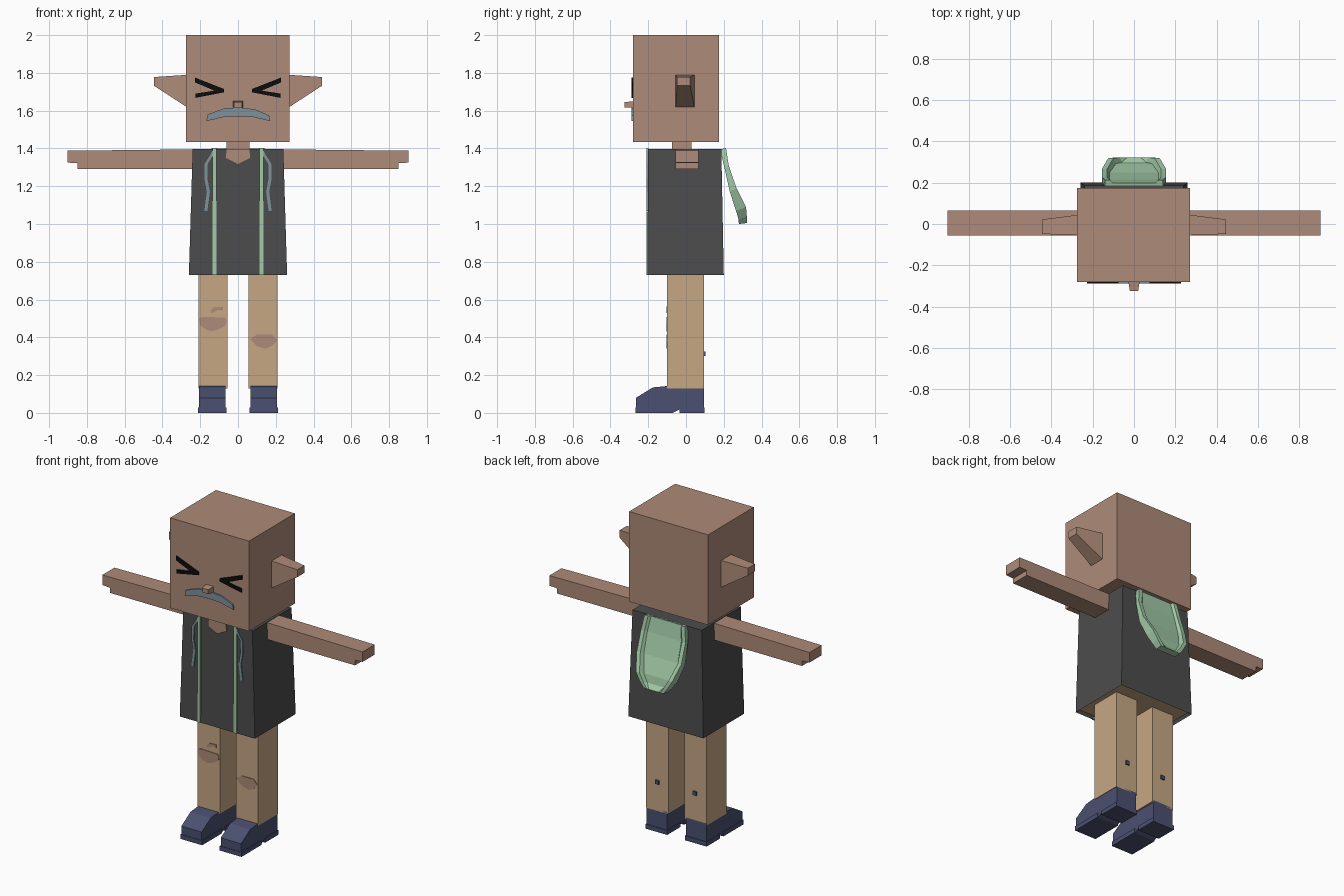
import bpy, bmesh
from mathutils import Vector

cube = bpy.data.objects.get("Cube")
if cube:
    bpy.data.objects.remove(cube, do_unlink=True)


def material(name, r, g, b):
    m = bpy.data.materials.new(name)
    m.use_nodes = True
    m.diffuse_color = (r, g, b, 1)
    m.node_tree.nodes["Principled BSDF"].inputs["Base Color"].default_value = (r, g, b, 1)
    return m


SKIN = material("skin", .423, .258, .188)
TAN = material("tan_trousers", .57, .386, .231)
SHIRT = material("charcoal_cloth", .073, .073, .073)
NAVY = material("navy_shoe", .069, .08, .162)
GREEN = material("pale_green", .36, .59, .39)
BLUE = material("blue_grey", .216, .288, .332)
BLACK = material("black", .004, .004, .004)


def loft(name, rings, *mats):
    """Skin a list of equal point rings and cap both ends."""
    bm = bmesh.new()
    vs = [[bm.verts.new(p) for p in ring] for ring in rings]
    n = len(rings[0])
    for a, b in zip(vs, vs[1:]):
        for i in range(n):
            j = (i + 1) % n
            bm.faces.new((a[i], a[j], b[j], b[i]))
    bm.faces.new(vs[0])
    bm.faces.new(vs[-1])
    bmesh.ops.recalc_face_normals(bm, faces=bm.faces)
    me = bpy.data.meshes.new(name)
    bm.to_mesh(me)
    bm.free()
    for m in mats:
        me.materials.append(m)
    ob = bpy.data.objects.new(name, me)
    bpy.context.collection.objects.link(ob)
    return ob


def prism_y(name, pts, y0, y1, mat):
    return loft(name, [[(x, y, z) for x, z in pts] for y in (y0, y1)], mat)


def prism_x(name, pts, x0, x1, mat):
    return loft(name, [[(x, y, z) for y, z in pts] for x in (x0, x1)], mat)


def rect(x0, x1, y0, y1, z):
    return [(x0, y0, z), (x1, y0, z), (x1, y1, z), (x0, y1, z)]


def box(name, x0, x1, y0, y1, z0, z1, mat):
    return loft(name, [rect(x0, x1, y0, y1, z0), rect(x0, x1, y0, y1, z1)], mat)


# Head, nose and neck
box("head", -.275, .272, -.28, .175, 1.435, 2, SKIN)
box("neck", -.06, .06, -.075, .03, 1.37, 1.44, SKIN)
loft("nose", [[(x, -.28, z) for x, z in ((-.027, 1.615), (.027, 1.615), (.027, 1.65), (-.027, 1.65))],
              [(x, -.325, z) for x, z in ((-.02, 1.618), (.02, 1.618), (.02, 1.645), (-.02, 1.645))]], SKIN)

# Mouth
mouth = [(-.168, 1.545), (-.16, 1.58), (-.08, 1.61), (0, 1.618), (.09, 1.607),
         (.165, 1.575), (.17, 1.545), (.08, 1.566), (0, 1.57), (-.075, 1.566)]
prism_y("mouth", mouth, -.289, -.28, BLUE)

# Tunic with a recessed underside
tunic = loft("tunic", [rect(-.26, .26, -.205, .2, .73), rect(-.24, .24, -.2, .187, 1.397)], SHIRT, TAN)
bm = bmesh.new()
bm.from_mesh(tunic.data)
under = min(bm.faces, key=lambda f: f.calc_center_median().z)
bmesh.ops.inset_region(bm, faces=[under], thickness=.012)
bmesh.ops.translate(bm, verts=under.verts, vec=(0, 0, .02))
under.material_index = 1
bm.to_mesh(tunic.data)
bm.free()

neckline = [(-.06, 1.398), (.06, 1.398), (.065, 1.35), (0, 1.318), (-.065, 1.35)]
prism_y("open_neckline", neckline, -.207, -.199, SKIN)

# Parts repeated on both sides
eye = [(.228, 1.775), (.075, 1.715), (.075, 1.697), (.225, 1.668),
       (.225, 1.69), (.125, 1.706), (.228, 1.75)]
cord = [(.122, 1.4), (.142, 1.36), (.168, 1.32), (.17, 1.24), (.157, 1.17), (.17, 1.07)]
arm = [(.23, 1.29), (.85, 1.29), (.85, 1.322), (.902, 1.325), (.902, 1.388), (.23, 1.395)]
shoe = [(.095, 0), (.095, .142), (-.1, .142), (-.175, .135), (-.265, .08),
        (-.265, 0), (-.07, 0), (-.035, .018), (-.035, 0)]

for s, side in ((1, "left"), (-1, "right")):
    def flip(pts):
        return [(s * x, z) for x, z in pts]

    prism_y(side + "_eye", flip(eye), -.289, -.28, BLACK)
    prism_y(side + "_arm", flip(arm), -.055, .065, SKIN)

    # Ear tapering outward
    loft(side + "_ear", [
        [(s * .265, y, z) for y, z in ((-.055, 1.79), (.045, 1.79), (.045, 1.615), (-.055, 1.615))],
        [(s * .445, y, z) for y, z in ((-.048, 1.778), (.022, 1.778), (.022, 1.732), (-.048, 1.732))]], SKIN)

    # Tunic trim and drawstring
    prism_y(side + "_trim", flip([(.115, .73), (.135, .73), (.135, 1.402), (.115, 1.402)]), -.21, -.199, GREEN)
    ribbon = [(x - .008, z) for x, z in cord] + [(x + .008, z) for x, z in reversed(cord)]
    prism_y(side + "_drawstring", flip(ribbon), -.208, -.199, BLUE)

    # Leg, shoe and sole
    a, b = sorted((s * .056, s * .21))
    box(side + "_leg", a, b, -.1, .095, .13, .755, TAN)
    a, b = sorted((s * .066, s * .207))
    prism_x(side + "_shoe", shoe, a, b, NAVY)
    box(side + "_toe_sole", a - .005, b + .005, -.268, -.07, 0, .028, NAVY)
    box(side + "_heel_sole", a - .005, b + .005, -.035, .099, 0, .028, NAVY)
    box(side + "_leg_tag", s * .13 - .012, s * .13 + .012, .095, .103, .3, .325, NAVY)

# Torn knees
right_tear = [(-.207, .5), (-.19, .508), (-.07, .505), (-.06, .49), (-.064, .465),
              (-.1, .443), (-.14, .432), (-.17, .44), (-.2, .465)]
small_tear = [(-.145, .54), (-.125, .56), (-.08, .562), (-.078, .542), (-.105, .545), (-.14, .528)]
left_tear = [(.063, .39), (.1, .415), (.18, .415), (.208, .385), (.18, .355), (.145, .34), (.1, .353)]
for name, pts in (("right_knee_tear", right_tear), ("small_knee_tear", small_tear), ("left_knee_tear", left_tear)):
    prism_y(name, pts, -.104, -.097, SKIN)

# Hood hanging behind: inner point, outer point (y, z), half width, recess depth
stations = [((.18, 1.395), (.212, 1.402), .14, .4),
            ((.203, 1.3), (.226, 1.31), .155, .5),
            ((.232, 1.17), (.267, 1.19), .155, .5),
            ((.265, 1.07), (.318, 1.09), .125, .5),
            ((.278, 1.025), (.322, 1.04), .095, .5),
            ((.28, 1.0), (.322, 1.005), .07, 0)]
rings = []
for inner, outer, w, depth in stations:
    i, o = Vector(inner), Vector(outer)
    r = o.lerp(i, depth)
    half = [(w, i), (w, o), (w - .025, o), (w - .037, r)]
    rings.append([(x, p.x, p.y) for x, p in half] + [(-x, p.x, p.y) for x, p in reversed(half)])
loft("hood", rings, GREEN)
